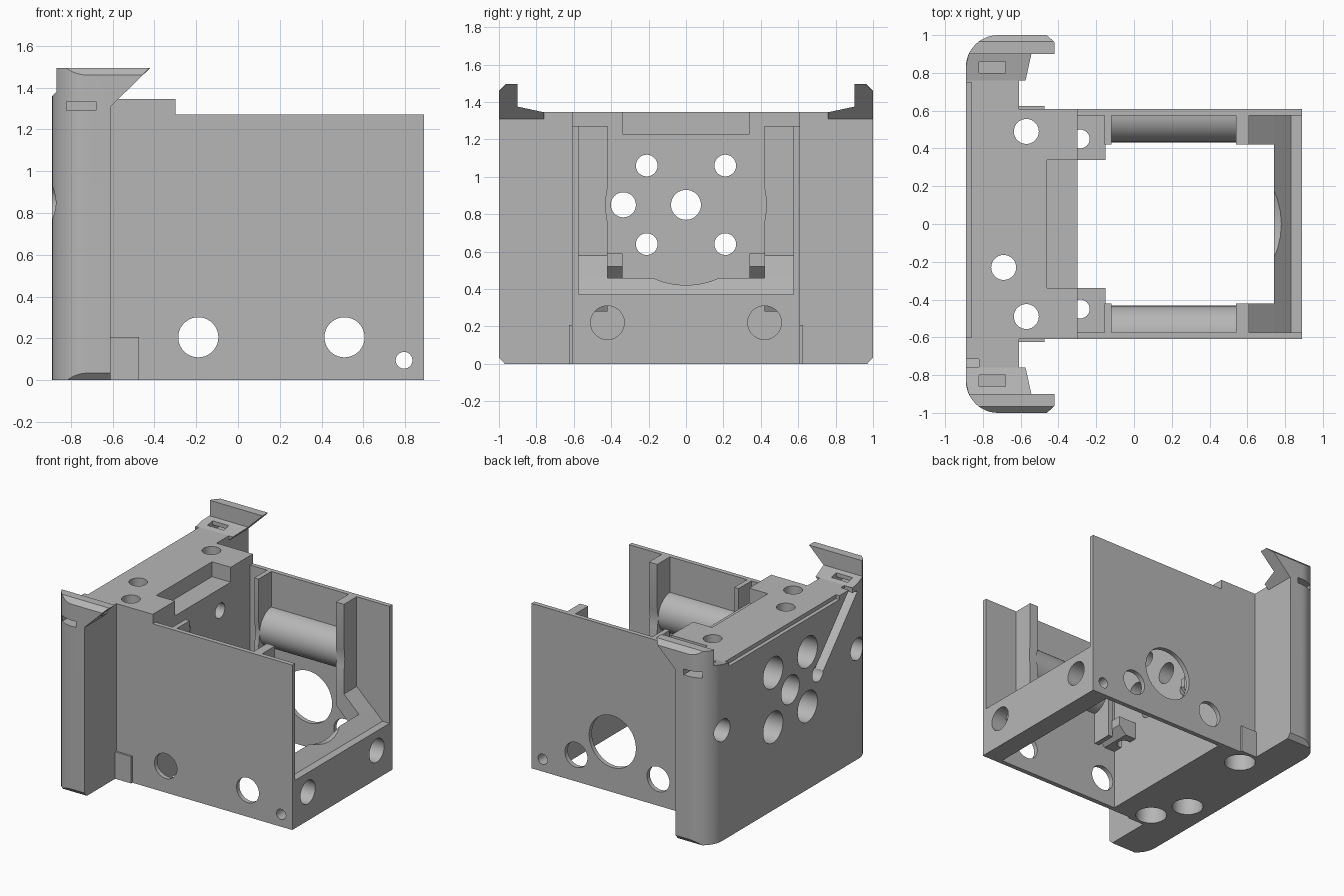
import bpy, bmesh
from math import sin, cos, pi, radians

if "Cube" in bpy.data.objects:
    bpy.data.objects.remove(bpy.data.objects["Cube"])

grey = bpy.data.materials.new("plain grey")
grey.use_nodes = True
grey.diffuse_color = (0.47, 0.47, 0.47, 1)
grey.node_tree.nodes["Principled BSDF"].inputs["Base Color"].default_value = (0.47, 0.47, 0.47, 1)

parts = []
cutters = []


def prism(name, pts, axis, a, b, cutter=False):
    """Extrude a 2D outline along an axis from a to b."""
    def place(p, t):
        u, v = p
        return {"x": (t, u, v), "y": (u, t, v), "z": (u, v, t)}[axis]
    bm = bmesh.new()
    lo = [bm.verts.new(place(p, a)) for p in pts]
    hi = [bm.verts.new(place(p, b)) for p in pts]
    bm.faces.new(lo)
    bm.faces.new(hi)
    for i in range(len(pts)):
        j = (i + 1) % len(pts)
        bm.faces.new((lo[i], lo[j], hi[j], hi[i]))
    bmesh.ops.recalc_face_normals(bm, faces=bm.faces)
    mesh = bpy.data.meshes.new(name)
    bm.to_mesh(mesh)
    bm.free()
    mesh.materials.append(grey)
    obj = bpy.data.objects.new(name, mesh)
    bpy.context.scene.collection.objects.link(obj)
    obj.hide_render = cutter
    (cutters if cutter else parts).append(obj)
    return obj


def arc(cx, cy, r, start, end, n):
    return [(cx + r * cos(radians(start + (end - start) * i / n)),
             cy + r * sin(radians(start + (end - start) * i / n))) for i in range(n + 1)]


def rect(u0, u1, v0, v1):
    return [(u0, v0), (u1, v0), (u1, v1), (u0, v1)]


def box(name, x0, x1, y0, y1, z0, z1, cutter=False):
    return prism(name, rect(x0, x1, y0, y1), "z", z0, z1, cutter)


def drill(u, v, r, axis, a, b):
    return prism("drill_cutter", arc(u, v, r, 0, 360, 40)[:-1], axis, a, b, True)


def boolean(obj, tools, op="DIFFERENCE"):
    for tool in tools:
        mod = obj.modifiers.new("cut", "BOOLEAN")
        mod.operation = op
        mod.solver = "EXACT"
        mod.object = tool
    bpy.context.view_layer.update()
    graph = bpy.context.evaluated_depsgraph_get()
    mesh = bpy.data.meshes.new_from_object(obj.evaluated_get(graph))
    obj.modifiers.clear()
    obj.data = mesh


def mirrored(pts):
    return [(u, -v) for u, v in pts]


# Back block with rounded wings
half = [(-0.30, 0.61), (-0.61, 0.61), (-0.61, 1.0)] + arc(-0.72, 0.83, 0.17, 90, 180, 12)
back = prism("back_block", half + mirrored(half)[::-1], "z", 0, 1.345)
tools = [box("pocket_cutter", -0.46, -0.2, -0.34, 0.34, 1.23, 1.5, True),
         box("ledge_cutter", -1, -0.86, -0.6, 0.75, 1.315, 1.5, True),
         drill(0, 0.85, 0.08, "x", -1, 0), drill(0, 0.85, 0.11, "x", -1, -0.5),
         drill(-0.335, 0.85, 0.067, "x", -1, 0)]
for y in (-0.21, 0.21):
    for z in (0.64, 1.06):
        tools += [drill(y, z, 0.058, "x", -1, 0), drill(y, z, 0.12, "x", -1, -0.5)]
for x, y in ((-0.57, 0.49), (-0.57, -0.49), (-0.69, -0.23)):
    tools += [drill(x, y, 0.066, "z", -0.1, 1.5), drill(x, y, 0.11, "z", -0.1, 0.3)]

# Wire groove running diagonally over the rear face
ang = 132.5
groove = arc(-0.335, 0.85, 0.055, ang - 90, ang - 270, 12)
dy, dz = 0.65 * cos(radians(ang)), 0.65 * sin(radians(ang))
groove += [(groove[-1][0] + dy, groove[-1][1] + dz), (groove[0][0] + dy, groove[0][1] + dz)]
tools.append(prism("groove_cutter", groove, "x", -1, -0.82, True))

slots = {}
for s in (1, -1):
    tools.append(drill(s * 0.82, 0.85, 0.085, "x", -1, -0.7))
    foot = [(s * 0.96, -0.01), (s * 1.01, -0.01), (s * 1.01, 0.045)]
    tools.append(prism("foot_chamfer_cutter", foot, "x", -1, 0, True))
    slots[s] = [box("slot_cutter", -0.82, -0.68, s * 0.80, s * 1.05, 1.29, 1.335, True),
                box("slot_mouth_cutter", -0.82, -0.68, s * 0.80, s * 0.86, 1.30, 1.5, True)]
    tools += slots[s]
boolean(back, tools)

# Upright lips on top of both wings
for s, side in ((1, "rear"), (-1, "front")):
    outline = [(0.76, 1.305), (1, 1.305), (1, 1.46), (0.965, 1.495),
               (0.9, 1.495), (0.9, 1.375), (0.76, 1.345)]
    lip = prism(side + "_lip", [(s * y, z) for y, z in outline], "x", -0.95, -0.3)
    plan = [(-0.42, 0.7), (-0.42, 0.96), (-0.46, 1.0)] + arc(-0.72, 0.83, 0.17, 90, 180, 12) + [(-0.89, 0.7)]
    plan = prism("lip_plan_cutter", [(x, s * y) for x, y in plan], "z", 1.2, 1.6, True)
    slope = prism("lip_slope_cutter", [(-0.89, 1.2), (-0.61, 1.2), (-0.61, 1.31), (-0.42, 1.495),
                                       (-0.42, 1.6), (-0.87, 1.6), (-0.87, 1.38), (-0.89, 1.36)],
                  "y", -1.2, 1.2, True)
    boolean(lip, [plan, slope], "INTERSECT")
    boolean(lip, slots[s])

# Front bar joining the side walls
motor = drill(0, 0.85, 0.43, "x", -0.25, 1.0)
bar = prism("end_bar", [(0.74, 0), (0.89, 0), (0.89, 0.37), (0.83, 0.37), (0.74, 0.46)],
            "y", -0.575, 0.575)
pin = drill(0.795, 0.095, 0.04, "y", -1, 1)
boolean(bar, [motor, pin] + [drill(y, 0.22, 0.09, "x", 0.6, 1) for y in (-0.42, 0.42)])

# Side walls with their inner ribs, rods and brackets
side_holes = [drill(x, 0.205, 0.096, "y", -1, 1) for x in (-0.19, 0.51)] + [pin]
for s, side in ((1, "rear"), (-1, "front")):
    wall = box(side + "_wall", -0.305, 0.89, s * 0.575, s * 0.61, 0, 1.272)
    holes = list(side_holes)
    if s > 0:
        holes.append(drill(0.2, 0.39, 0.2, "y", 0.4, 1))
    boolean(wall, holes)

    rib = [(0.54, 1.272), (0.61, 1.272), (0.61, 0.58), (0.83, 0.37), (0.78, 0.28), (0.74, 0.28), (0.54, 0.48)]
    gusset = prism(side + "_gusset_rib", rib, "y", s * 0.42, s * 0.58)
    boolean(gusset, [motor])
    inner = box(side + "_inner_rib", -0.155, -0.118, s * 0.42, s * 0.58, 0.46, 1.272)
    boolean(inner, [motor])

    rod = [(s * y, z) for y, z in arc(0.58, 0.85, 0.148, 90, 270, 20)]
    prism(side + "_rod", rod, "x", -0.13, 0.55)

    shelf = [(-0.305, 0.59), (-0.15, 0.59), (-0.15, 0.52), (-0.21, 0.46), (-0.305, 0.46)]
    bracket = prism(side + "_bracket", shelf, "y", s * 0.34, s * 0.58)
    boolean(bracket, [drill(-0.285, s * 0.45, 0.05, "z", 0.3, 0.8)])

    box(side + "_tab", -0.615, -0.475, s * 0.60, s * 0.625, 0, 0.207)

for c in cutters:
    bpy.data.objects.remove(c)

# Smooth the curved surfaces and keep the edges crisp
bpy.ops.object.select_all(action="DESELECT")
for p in parts:
    p.select_set(True)
bpy.context.view_layer.objects.active = back
bpy.ops.object.shade_smooth_by_angle(angle=radians(25))
